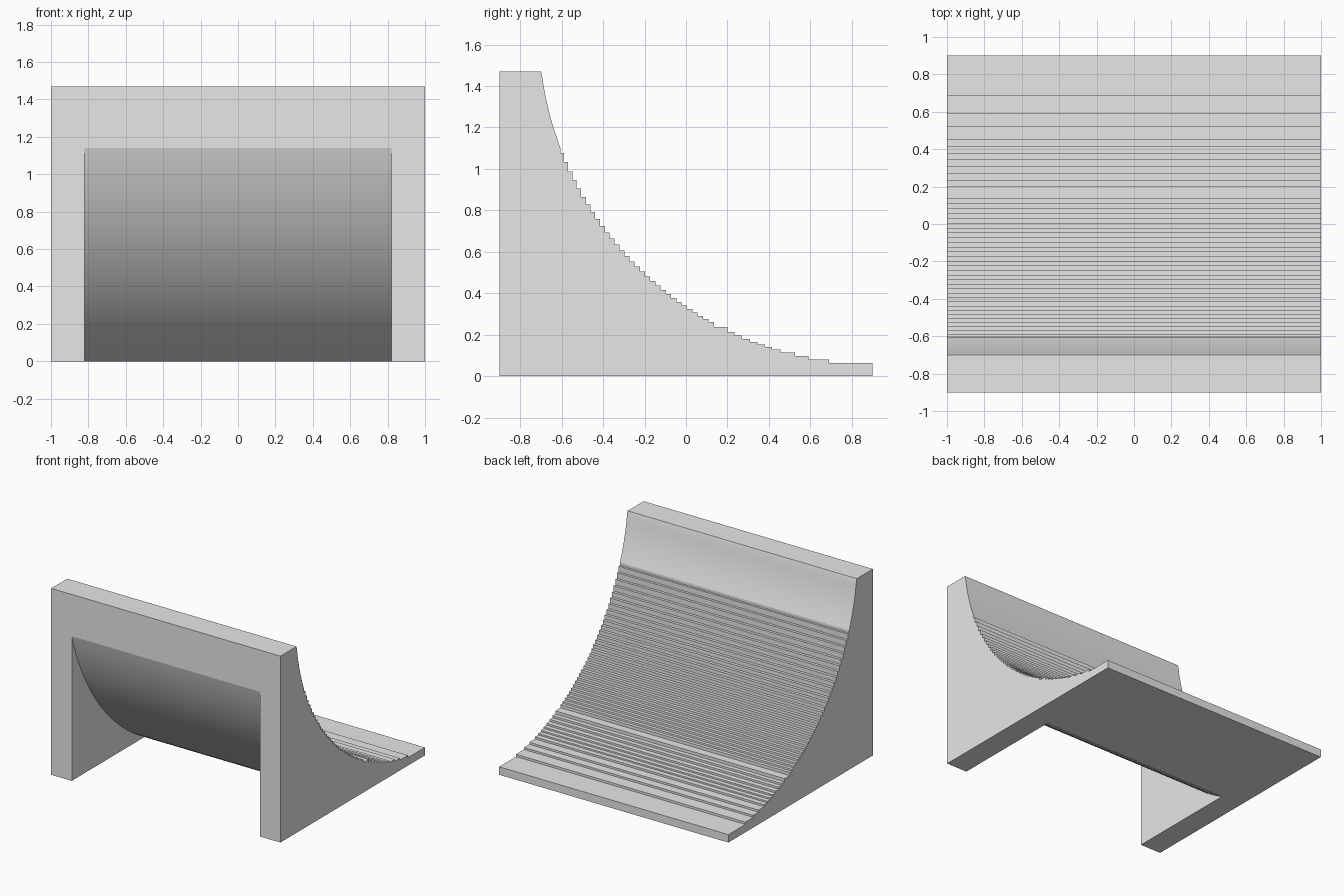
import bpy, bmesh
from math import sin, cos, sqrt, radians

default = bpy.data.objects.get("Cube")
if default:
    bpy.data.objects.remove(default, do_unlink=True)

grey = bpy.data.materials.new("plain grey")
grey.use_nodes = True
grey.diffuse_color = (0.8, 0.8, 0.8, 1)
grey.node_tree.nodes["Principled BSDF"].inputs["Base Color"].default_value = (0.8, 0.8, 0.8, 1)

BACK, TOP = 0.9, 1.47
RADIUS, CENTRE_Z = 1.61, 1.67


def arc_z(y):
    """Height of the ramp curve at depth y."""
    return CENTRE_Z - sqrt(RADIUS ** 2 - (BACK - y) ** 2)


def extrude_profile(name, points, half_width):
    """Extrude a closed y-z outline symmetrically along x."""
    bm = bmesh.new()
    face = bm.faces.new([bm.verts.new((-half_width, y, z)) for y, z in points])
    result = bmesh.ops.extrude_face_region(bm, geom=[face])
    verts = [v for v in result["geom"] if isinstance(v, bmesh.types.BMVert)]
    bmesh.ops.translate(bm, verts=verts, vec=(2 * half_width, 0, 0))
    bmesh.ops.recalc_face_normals(bm, faces=bm.faces)
    mesh = bpy.data.meshes.new(name)
    bm.to_mesh(mesh)
    bm.free()
    mesh.materials.append(grey)
    obj = bpy.data.objects.new(name, mesh)
    bpy.context.collection.objects.link(obj)
    return obj


# Ramp outline: straight front wall, flat top ledge, smooth upper curve
outline = [(-BACK, 0), (-BACK, TOP)]
ledge, curve_end = -0.70, -0.605
for i in range(9):
    y = ledge + (curve_end - ledge) * (i / 8) ** 1.5
    outline.append((y, min(TOP, arc_z(y))))

# Fine steps down the curve, then wider treads toward the back
edges = [curve_end + 0.74 * (i / 31) ** 1.1 for i in range(32)]
edges += [0.20, 0.235, 0.27, 0.31, 0.345, 0.38, 0.415, 0.455, 0.525, 0.59, 0.69]
for a, b in zip(edges, edges[1:]):
    tread = arc_z((a + b) / 2)
    outline += [(a, tread), (b, tread)]
outline += [(edges[-1], 0.063), (BACK, 0.063), (BACK, 0)]
ramp = extrude_profile("stepped_ramp", outline, 1.0)

# Curved hollow beneath, open at the front and leaving a leg on each side
hollow = []
for i in range(33):
    a = radians(12 + 53 * i / 32)
    hollow.append((BACK - 1.868 * cos(a), 1.64 - 1.868 * sin(a)))
hollow += [(-1, hollow[-1][1]), (-1, hollow[0][1])]
cutter = extrude_profile("hollow_cutter", hollow, 0.82)
cutter.hide_render = True

cut = ramp.modifiers.new("hollow", "BOOLEAN")
cut.operation = "DIFFERENCE"
cut.solver = "EXACT"
cut.object = cutter
bpy.ops.object.select_all(action="DESELECT")
bpy.context.view_layer.objects.active = ramp
ramp.select_set(True)
bpy.ops.object.modifier_apply(modifier=cut.name)
bpy.data.objects.remove(cutter, do_unlink=True)

# Smooth the curves, keep steps and walls crisp
bpy.ops.object.shade_smooth_by_angle(angle=radians(12))
